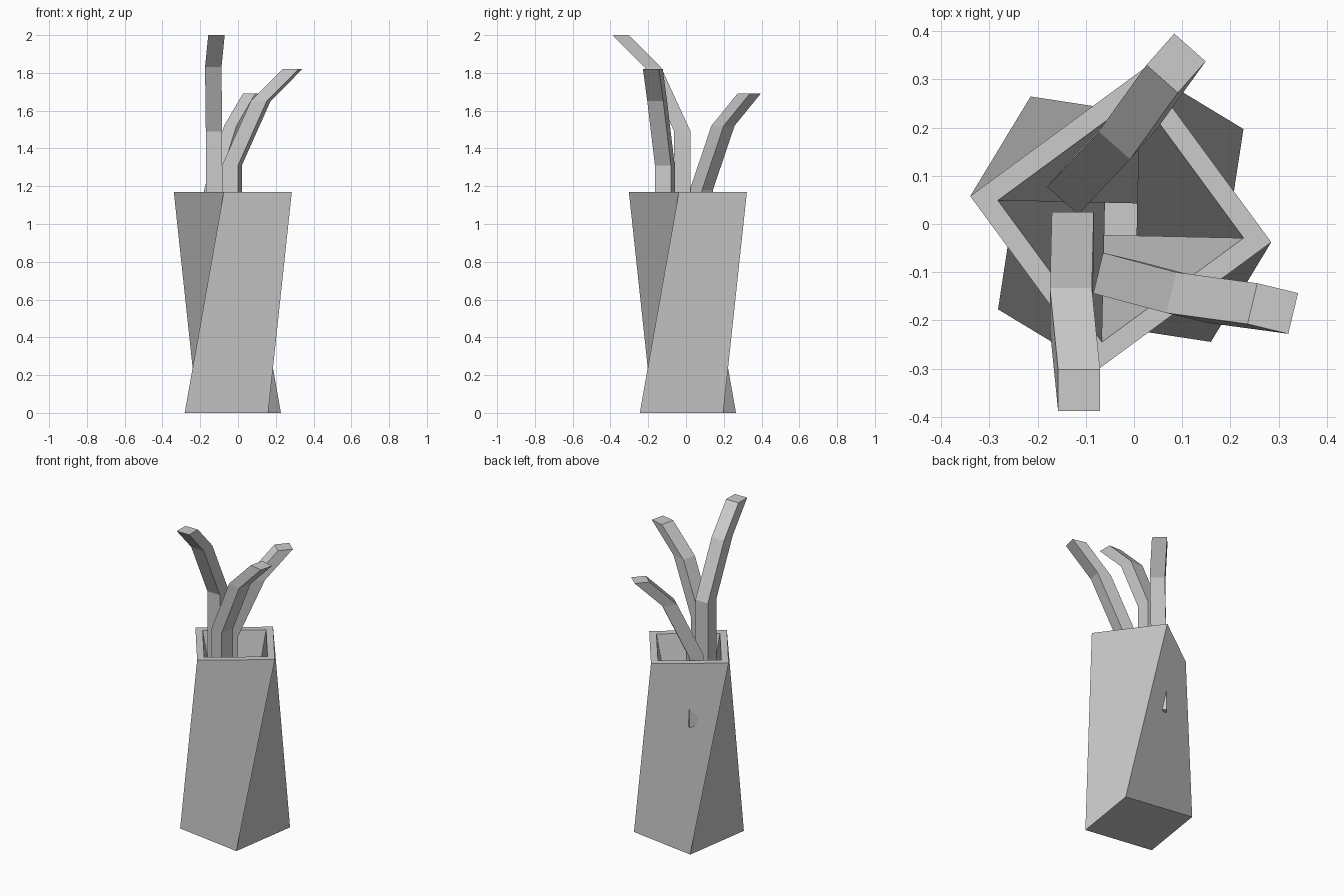
import bpy, bmesh, math

if "Cube" in bpy.data.objects:
    bpy.data.objects.remove(bpy.data.objects["Cube"])

CX, CY = -0.0275, 0.01   # vase axis


def finish(bm, name):
    mesh = bpy.data.meshes.new(name)
    bm.to_mesh(mesh)
    bm.free()
    obj = bpy.data.objects.new(name, mesh)
    bpy.context.collection.objects.link(obj)
    return obj


def square_ring(bm, cx, cy, z, radius, angle):
    """Four corners, anticlockwise, the first one at the given angle."""
    return [bm.verts.new((cx + radius * math.cos(math.radians(angle + 90 * k)),
                          cy + radius * math.sin(math.radians(angle + 90 * k)), z))
            for k in range(4)]


def bridge(bm, lower, upper):
    for k in range(4):
        n = (k + 1) % 4
        bm.faces.new((lower[k], lower[n], upper[n], upper[k]))


# Vase: square body twisted by 45 degrees, with a tapering hollow
bm = bmesh.new()
base = square_ring(bm, CX, CY, 0, 0.316, -53.7)
top = square_ring(bm, CX, CY, 1.17, 0.316, -8.7)
rim = square_ring(bm, CX, CY, 1.17, 0.258, -8.7)
floor = square_ring(bm, CX, CY, 0.14, 0.049, -48.0)
bm.faces.new(base[::-1])
bridge(bm, base, top)
bridge(bm, top, rim)
for k in range(4):
    n = (k + 1) % 4
    bm.faces.new((floor[k], rim[k], rim[n], floor[n]))
bm.faces.new(floor)
finish(bm, "vase")

# Stems: copies of one bent square stalk, each turned about its own base
# path points: sideways offset and height below the tip
PATH = [(0, 0, -0.955), (0, 0, -0.51), (-0.004, -0.157, -0.17), (0.013, -0.326, 0)]
HALF_DIAGONAL = 0.0615


def stem(name, x, y, tip_z, turn):
    bm = bmesh.new()
    c, s = math.cos(math.radians(turn)), math.sin(math.radians(turn))
    rings = [square_ring(bm, x + c * px - s * py, y + s * px + c * py,
                         tip_z + pz, HALF_DIAGONAL, 45 + turn)
             for px, py, pz in PATH]
    bm.faces.new(rings[0][::-1])
    for a, b in zip(rings, rings[1:]):
        bridge(bm, a, b)
    bm.faces.new(rings[-1])
    return finish(bm, name)


stem("tall_stem", -0.127, -0.019, 2.0, 0)
stem("middle_stem", -0.032, -0.112, 1.82, 76.5)
stem("short_stem", -0.119, 0.081, 1.69, 138.5)
